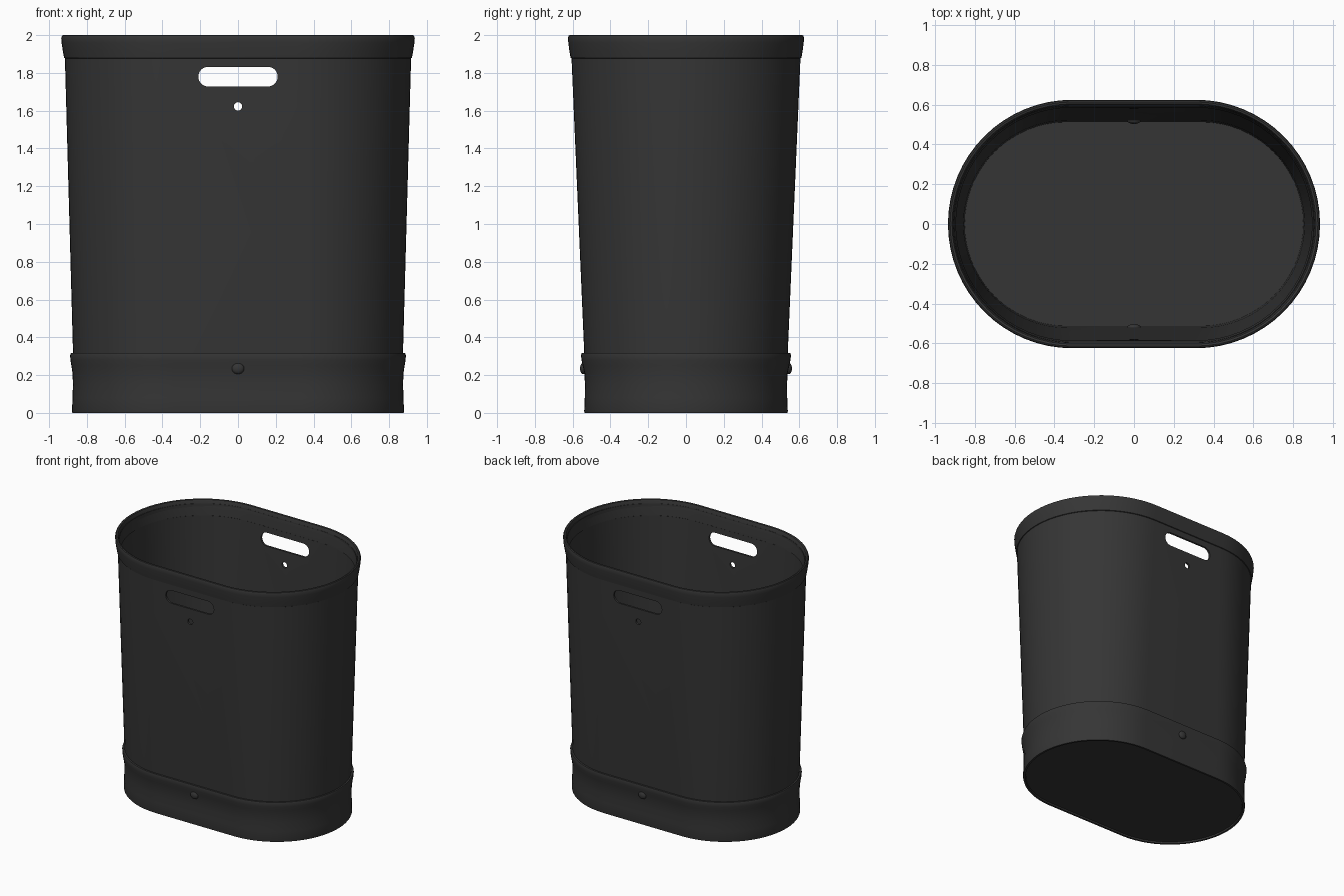
import bpy, bmesh, math
from mathutils import Matrix

cube = bpy.data.objects.get("Cube")
if cube:
    bpy.data.objects.remove(cube)

charcoal = bpy.data.materials.new("charcoal metal")
charcoal.use_nodes = True
COLOR = (0.036, 0.036, 0.036, 1)
charcoal.diffuse_color = COLOR
charcoal.node_tree.nodes["Principled BSDF"].inputs["Base Color"].default_value = COLOR

ARC = 32  # segments in each rounded end


def finish(name, bm, smooth=True):
    bmesh.ops.recalc_face_normals(bm, faces=bm.faces)
    mesh = bpy.data.meshes.new(name)
    bm.to_mesh(mesh)
    bm.free()
    obj = bpy.data.objects.new(name, mesh)
    bpy.context.collection.objects.link(obj)
    mesh.materials.append(charcoal)
    return obj


def smooth(obj):
    bpy.ops.object.select_all(action='DESELECT')
    obj.select_set(True)
    bpy.context.view_layer.objects.active = obj
    bpy.ops.object.shade_smooth_by_angle(angle=math.radians(35))


def outline(hx, hy):
    """Straight-sided oval with half width hx and half depth hy."""
    points = []
    for side in (0, 1):
        for i in range(ARC + 1):
            a = math.pi * (i / ARC - 0.5 + side)
            shift = (hx - hy) * (1 - 2 * side)
            points.append((shift + hy * math.cos(a), hy * math.sin(a)))
    return points


def loft(name, profile, closed):
    """Skin ovals given as (hx, hy, z); closed joins last to first, else caps ends."""
    bm = bmesh.new()
    rings = [[bm.verts.new((x, y, z)) for x, y in outline(hx, hy)]
             for hx, hy, z in profile]
    pairs = list(zip(rings, rings[1:]))
    if closed:
        pairs.append((rings[-1], rings[0]))
    else:
        bm.faces.new(rings[0])
        bm.faces.new(rings[-1])
    for low, high in pairs:
        n = len(low)
        for i in range(n):
            j = (i + 1) % n
            bm.faces.new((low[i], low[j], high[j], high[i]))
    return finish(name, bm)


# Tapered body with a floor
body = loft("body", [
    (0.86, 0.52, 0.012), (0.873, 0.538, 0.3), (0.917, 0.607, 1.9),
    (0.917, 0.609, 1.97), (0.904, 0.596, 1.97), (0.902, 0.592, 1.9),
    (0.858, 0.522, 0.3), (0.852, 0.513, 0.03)], False)

# Flared rim wrapped around the top edge
rim = loft("rim", [
    (0.914, 0.604, 1.876), (0.921, 0.611, 1.88), (0.928, 0.618, 1.92),
    (0.934, 0.623, 1.96), (0.936, 0.625, 1.985), (0.932, 0.621, 1.997),
    (0.925, 0.614, 2.0), (0.915, 0.604, 1.997), (0.91, 0.599, 1.985),
    (0.903, 0.592, 1.94), (0.896, 0.586, 1.88), (0.903, 0.592, 1.876)], True)

# Concave base band with a rolled upper lip
band = loft("base_band", [
    (0.862, 0.522, 0.0), (0.877, 0.537, 0.0), (0.879, 0.539, 0.008),
    (0.876, 0.536, 0.08), (0.874, 0.535, 0.15), (0.876, 0.538, 0.21),
    (0.882, 0.547, 0.25), (0.887, 0.553, 0.28), (0.889, 0.556, 0.305),
    (0.885, 0.553, 0.316), (0.868, 0.534, 0.316), (0.862, 0.525, 0.2)], True)


def slot_cutter(name, half_length, radius, z):
    """Rounded prism running through front and back."""
    bm = bmesh.new()
    ends = []
    for y in (-0.8, 0.8):
        ends.append([bm.verts.new((px, y, z + pz))
                     for px, pz in outline(half_length, radius)]
                    if half_length > radius else
                    [bm.verts.new((radius * math.cos(a * math.pi / 10), y,
                                   z + radius * math.sin(a * math.pi / 10)))
                     for a in range(20)])
    a, b = ends
    bm.faces.new(a)
    bm.faces.new(b)
    for i in range(len(a)):
        j = (i + 1) % len(a)
        bm.faces.new((a[i], a[j], b[j], b[i]))
    return finish(name, bm)


# Hand slots and small round holes, front and back
for cutter in (slot_cutter("slot_cutter", 0.21, 0.052, 1.78),
               slot_cutter("hole_cutter", 0.022, 0.022, 1.623)):
    cutter.hide_render = True
    mod = body.modifiers.new("cut", 'BOOLEAN')
    mod.operation = 'DIFFERENCE'
    mod.solver = 'EXACT'
    mod.object = cutter
    bpy.context.view_layer.objects.active = body
    bpy.ops.object.modifier_apply(modifier=mod.name)
    bpy.data.objects.remove(cutter)

for part in (body, rim, band):
    smooth(part)

# Domed rivets, outside and inside, front and back
for side, label in ((-1, "front"), (1, "back")):
    for place, y, depth in (("outer", 0.543, 0.018), ("inner", 0.519, 0.016)):
        bm = bmesh.new()
        bmesh.ops.create_uvsphere(bm, u_segments=20, v_segments=10, radius=1)
        bm.transform(Matrix.Translation((0, side * y, 0.235))
                     @ Matrix.Diagonal((0.033, depth, 0.03, 1)))
        smooth(finish(f"{label}_{place}_rivet", bm))
